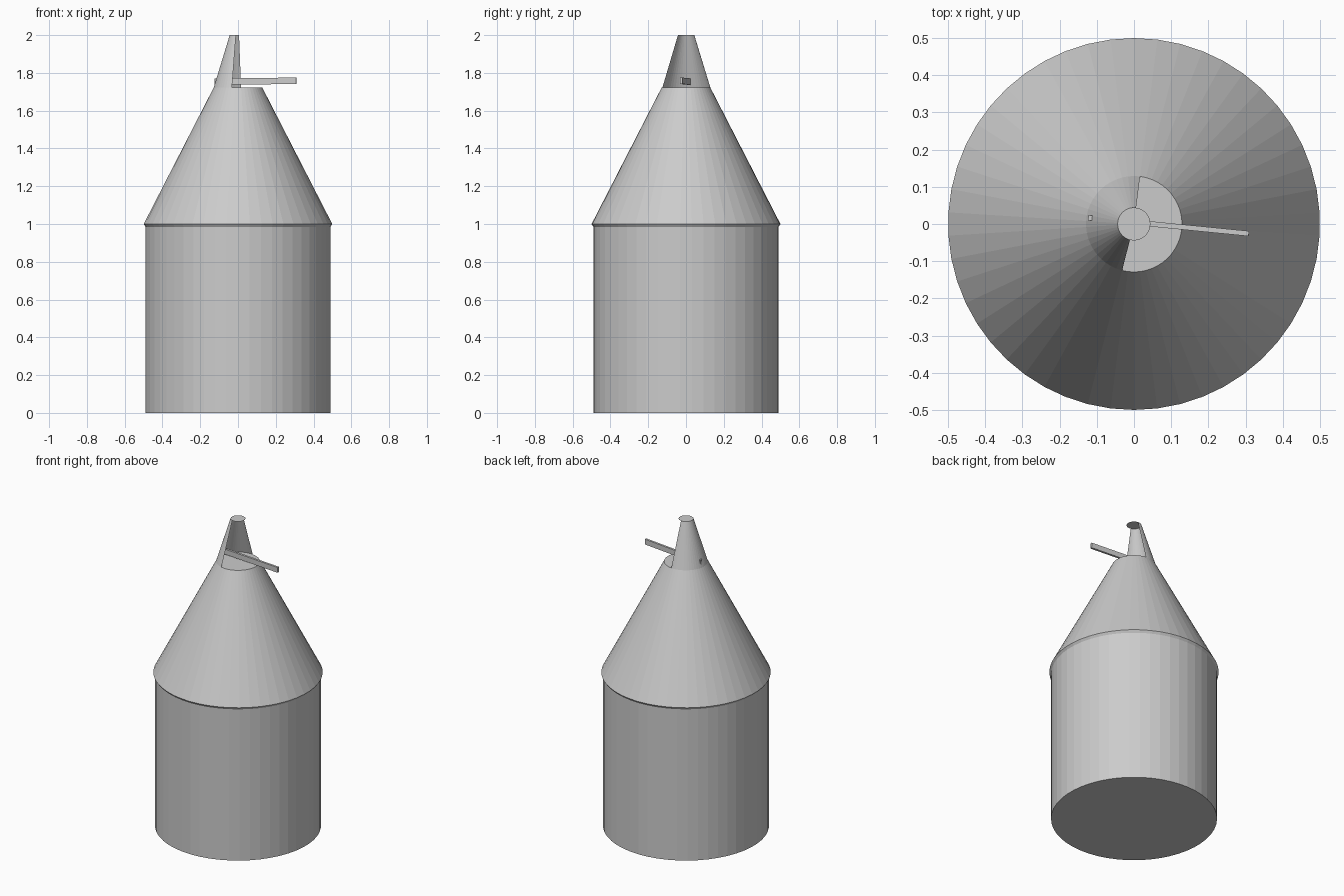
import bpy, bmesh, math
from mathutils import Euler

if "Cube" in bpy.data.objects:
    bpy.data.objects.remove(bpy.data.objects["Cube"])

SIDES = 50
STEP = 2 * math.pi / SIDES


def finish(name, bm, normals=True):
    if normals:
        bmesh.ops.recalc_face_normals(bm, faces=bm.faces)
    mesh = bpy.data.meshes.new(name)
    bm.to_mesh(mesh)
    bm.free()
    obj = bpy.data.objects.new(name, mesh)
    bpy.context.collection.objects.link(obj)
    return obj


def ring(bm, r, z):
    return [bm.verts.new((r * math.cos(math.pi / 2 + i * STEP),
                          r * math.sin(math.pi / 2 + i * STEP), z))
            for i in range(SIDES)]


def bridge(bm, low, high, start=0, count=SIDES):
    for k in range(start, start + count):
        i, j = k % SIDES, (k + 1) % SIDES
        bm.faces.new((low[i], low[j], high[j], high[i]))


# Closed body: round drum, small flared rim, tapering roof and flat ledge
bm = bmesh.new()
profile = [(0.49, 0), (0.49, 0.985), (0.50, 1.0), (0.129, 1.722)]
rings = [ring(bm, r, z) for r, z in profile]
for low, high in zip(rings, rings[1:]):
    bridge(bm, low, high)
bm.faces.new(rings[0])
bm.faces.new(rings[-1])
finish("drum_and_roof", bm)

# Thin half-cone cowl on the left, with a full disc cap
bm = bmesh.new()
low, high = ring(bm, 0.129, 1.722), ring(bm, 0.044, 2.0)
bridge(bm, low, high, start=-1, count=24)
bm.faces.new(high)
bmesh.ops.delete(bm, geom=[v for v in bm.verts if not v.link_faces], context='VERTS')
finish("cowl", bm, normals=False)

# Vane bar poking through the cowl and out of the opening
bm = bmesh.new()
bmesh.ops.create_cube(bm, size=1)
bmesh.ops.scale(bm, vec=(0.434, 0.014, 0.034), verts=bm.verts)
bar = finish("vane_bar", bm)
bar.location = (0.093, -0.0045, 1.756)
bar.rotation_euler = Euler((0, math.radians(-0.6), math.radians(-5.65)))
